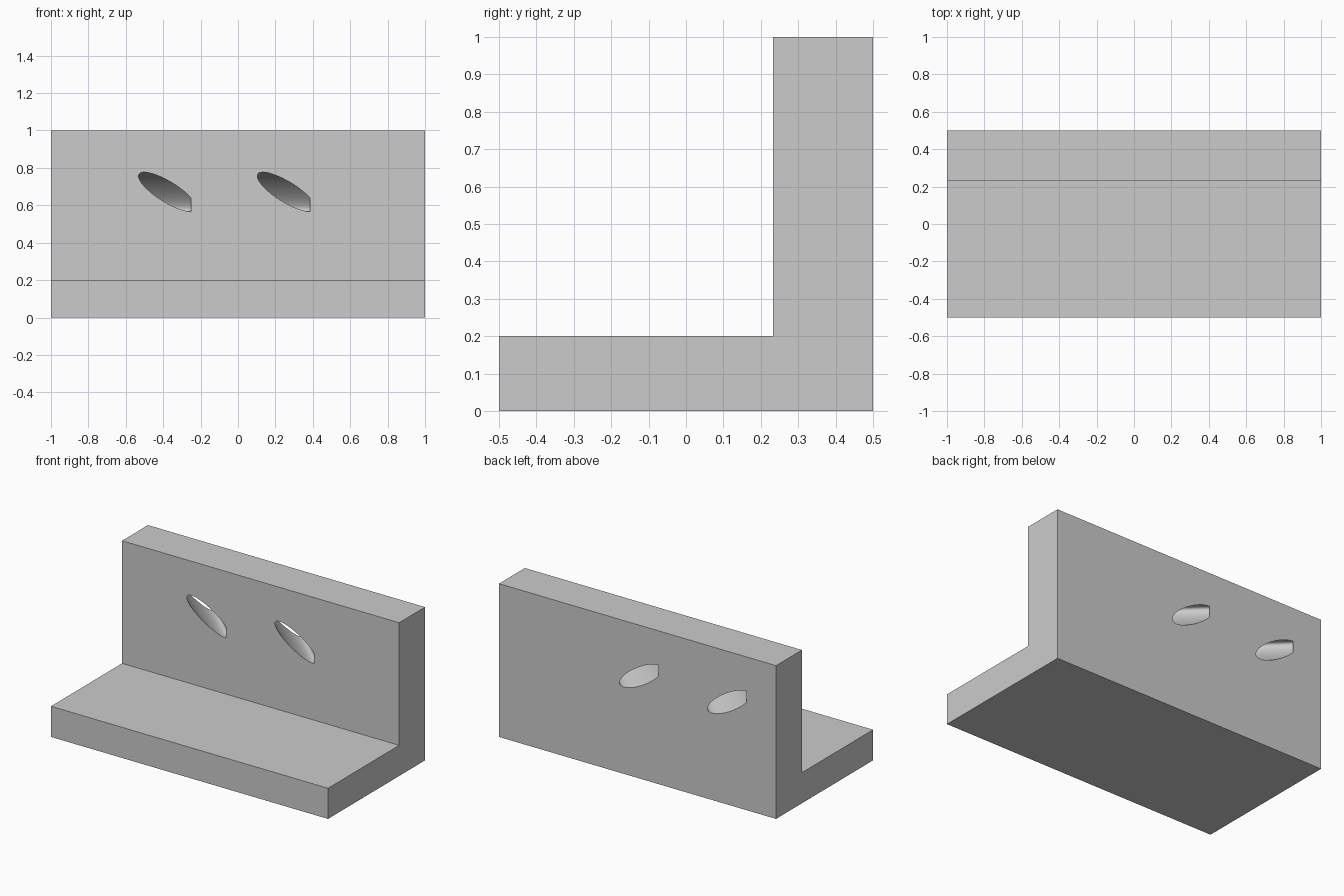
import bpy
import bmesh
from math import cos, sin, pi, sqrt
from mathutils import Vector

if "Cube" in bpy.data.objects:
    bpy.data.objects.remove(bpy.data.objects["Cube"])

grey = bpy.data.materials.new("plain grey")
grey.use_nodes = True
grey.diffuse_color = (0.6, 0.6, 0.6, 1)
grey.node_tree.nodes["Principled BSDF"].inputs["Base Color"].default_value = (0.6, 0.6, 0.6, 1)

WALL_FRONT, WALL_BACK = 0.233, 0.5


def add_object(name, bm):
    bmesh.ops.recalc_face_normals(bm, faces=bm.faces)
    mesh = bpy.data.meshes.new(name)
    bm.to_mesh(mesh)
    bm.free()
    obj = bpy.data.objects.new(name, mesh)
    bpy.context.collection.objects.link(obj)
    mesh.materials.append(grey)
    return obj


def loft(rings):
    """Closed solid between two matching rings of points."""
    bm = bmesh.new()
    a, b = [[bm.verts.new(p) for p in ring] for ring in rings]
    bm.faces.new(a)
    bm.faces.new(b)
    for i in range(len(a)):
        j = (i + 1) % len(a)
        bm.faces.new((a[i], a[j], b[j], b[i]))
    return bm


# L-shaped bracket: side profile (y, z) extruded along x
profile = [(-0.5, 0), (0.5, 0), (0.5, 1), (WALL_FRONT, 1), (WALL_FRONT, 0.2), (-0.5, 0.2)]
bracket = add_object("angle_bracket", loft([[(x, y, z) for y, z in profile] for x in (-1, 1)]))


def hole_cutter(name, x):
    """Slanting level bore with a leaning oval section and square-cut ends."""
    half_w, half_h, lean, clip, steps = 0.155, 0.105, -0.8, 0.127, 64
    front = Vector((x, WALL_FRONT, 0.672))
    back = Vector((x - 0.284, WALL_BACK, 0.672))
    axis = (back - front).normalized()
    rings = []
    for centre, edge in ((front, clip), (back, -clip)):
        end = centre + Vector((edge, 0, 0))
        ring = []
        for i in range(steps):
            t = 2 * pi * i / steps
            p = centre + Vector((half_w * cos(t), 0,
                                 half_h * (lean * cos(t) + sqrt(1 - lean ** 2) * sin(t))))
            ring.append(p + axis * (end - p).dot(axis))
        rings.append(ring)
    cutter = add_object(name, loft(rings))
    cutter.hide_render = True
    cutter.hide_set(True)
    return cutter


# Two slanting holes through the upright wall
for name, x in (("right_hole_cutter", -0.377), ("left_hole_cutter", 0.258)):
    cutter = hole_cutter(name, x)
    mod = bracket.modifiers.new(name, "BOOLEAN")
    mod.operation = "DIFFERENCE"
    mod.solver = "EXACT"
    mod.object = cutter
    bpy.context.view_layer.objects.active = bracket
    bracket.select_set(True)
    bpy.ops.object.modifier_apply(modifier=name)
    bpy.data.objects.remove(cutter)

# Smooth bores, crisp outer edges
bpy.ops.object.shade_smooth_by_angle(angle=pi / 6)
